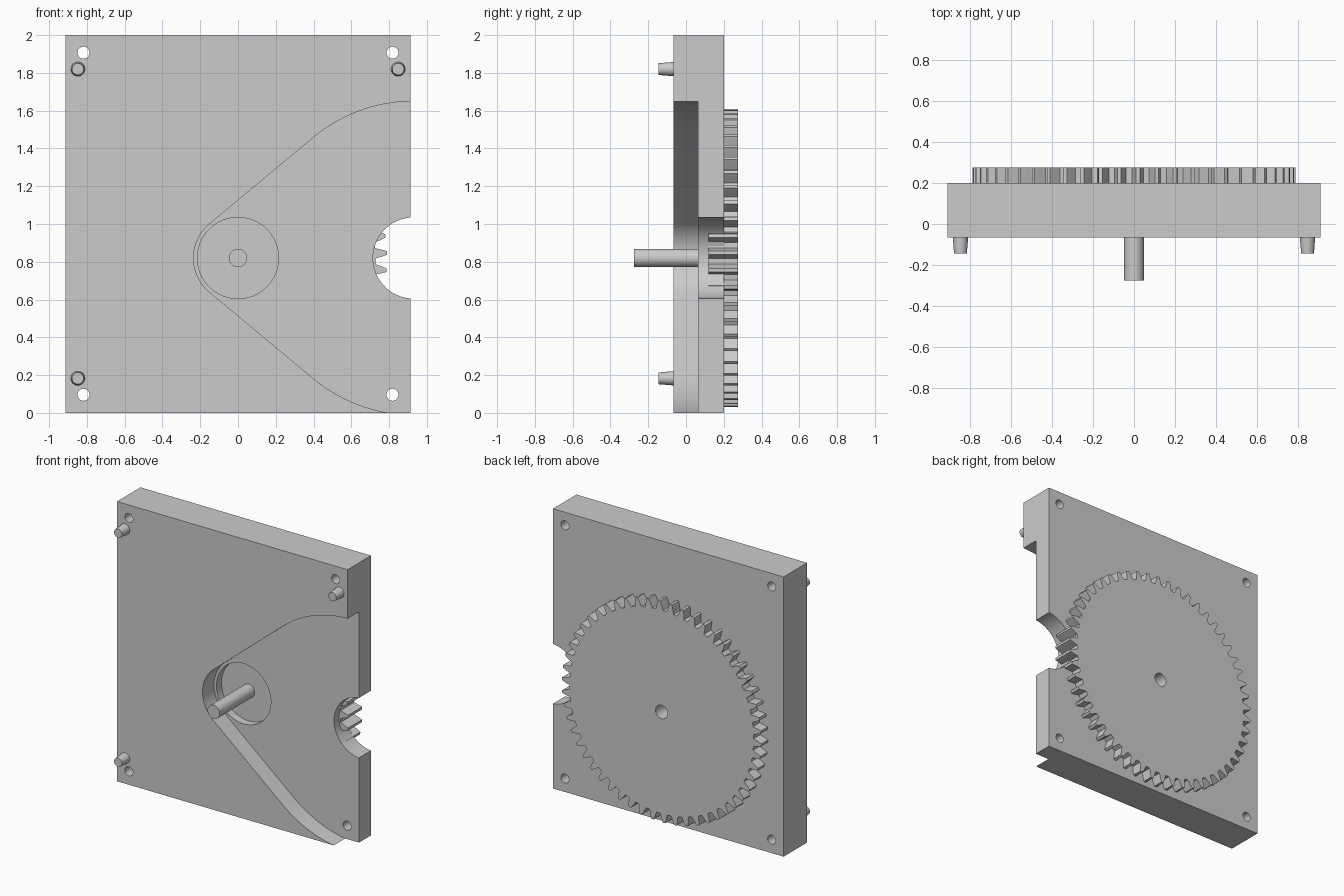
import bpy, bmesh
from math import sin, cos, pi, asin, sqrt, radians

if "Cube" in bpy.data.objects:
    bpy.data.objects.remove(bpy.data.objects["Cube"])

AXLE_Z = 0.82          # height of both gear axes
FRONT, BACK = -0.065, 0.2


def prism(name, pts, y0, y1, taper=1.0):
    """Extrude an (x, z) outline from y0 to y1; taper scales the y0 end."""
    n = len(pts)
    cx = sum(p[0] for p in pts) / n
    cz = sum(p[1] for p in pts) / n
    bm = bmesh.new()
    a = [bm.verts.new((cx + (x - cx) * taper, y0, cz + (z - cz) * taper)) for x, z in pts]
    b = [bm.verts.new((x, y1, z)) for x, z in pts]
    bm.faces.new(a)
    bm.faces.new(b[::-1])
    for i in range(n):
        j = (i + 1) % n
        bm.faces.new((a[j], a[i], b[i], b[j]))
    bmesh.ops.recalc_face_normals(bm, faces=bm.faces)
    me = bpy.data.meshes.new(name)
    bm.to_mesh(me)
    bm.free()
    ob = bpy.data.objects.new(name, me)
    bpy.context.collection.objects.link(ob)
    return ob


def arc(cx, cz, r, a0, a1, n):
    return [(cx + r * cos(a0 + (a1 - a0) * i / n), cz + r * sin(a0 + (a1 - a0) * i / n))
            for i in range(n + 1)]


def disc(name, x, z, r, y0, y1, n=48, taper=1.0):
    return prism(name, arc(x, z, r, 0, 2 * pi, n)[:-1], y0, y1, taper)


def cut(target, cutter):
    cutter.hide_render = True
    bpy.context.view_layer.objects.active = target
    m = target.modifiers.new("cut", 'BOOLEAN')
    m.operation, m.solver, m.object = 'DIFFERENCE', 'EXACT', cutter
    bpy.ops.object.modifier_apply(modifier=m.name)
    bpy.data.objects.remove(cutter)


def smooth(ob):
    bpy.ops.object.select_all(action='DESELECT')
    ob.select_set(True)
    bpy.context.view_layer.objects.active = ob
    bpy.ops.object.shade_smooth_by_angle(angle=radians(20))


# Base plate
plate = prism("base_plate", [(-0.912, 0), (0.912, 0), (0.912, 2), (-0.912, 2)], FRONT, BACK)

# Belt-shaped front pocket: small and large circle joined by tangents
x2, r1, r2 = 0.93, 0.235, 0.83
t = pi / 2 + asin((r2 - r1) / x2)
outline = (arc(0, AXLE_Z, r1, t, 2 * pi - t, 24)
           + arc(x2, AXLE_Z, r2, 2 * pi - t, 2 * pi + t, 96))
cut(plate, prism("pocket_cutter", outline, -0.3, 0.064))

# Axle hole, side notch and corner screw holes
cut(plate, disc("axle_hole_cutter", 0, AXLE_Z, 0.215, 0.03, 0.3, 64))
cut(plate, disc("notch_cutter", x2, AXLE_Z, 0.215, -0.3, 0.4, 64))
for x in (-0.818, 0.818):
    for z in (0.096, 1.907):
        cut(plate, disc("screw_hole_cutter", x, z, 0.032, -0.3, 0.4, 32))
smooth(plate)

# Large spur gear, half sunk into the back of the plate
TEETH, PHASE = 54, 0.034
ROOT, TIP = 0.728, 0.789
profile = [(-0.33, ROOT), (-0.27, ROOT + 0.014), (-0.20, 0.764),
           (-0.10, TIP), (0.10, TIP), (0.20, 0.764), (0.27, ROOT + 0.014), (0.33, ROOT)]
pitch = 2 * pi / TEETH
gear_pts = []
for k in range(TEETH):
    for f, r in profile:
        a = PHASE + (k + f) * pitch
        gear_pts.append((r * cos(a), AXLE_Z + r * sin(a)))
gear = prism("large_gear", gear_pts, 0.12, 0.276)
cut(gear, disc("bore_cutter", 0, AXLE_Z, 0.048, 0.0, 0.4, 32))
smooth(gear)

# Shaft, closing the gear bore at its inner end
smooth(disc("shaft", 0, AXLE_Z, 0.0485, -0.276, 0.128, 32))

# Tapered locating pegs on the front
for x, z in ((-0.848, 1.82), (0.848, 1.82), (-0.848, 0.183)):
    smooth(disc("locating_peg", x, z, 0.038, -0.145, FRONT + 0.005, 32, 0.82))
